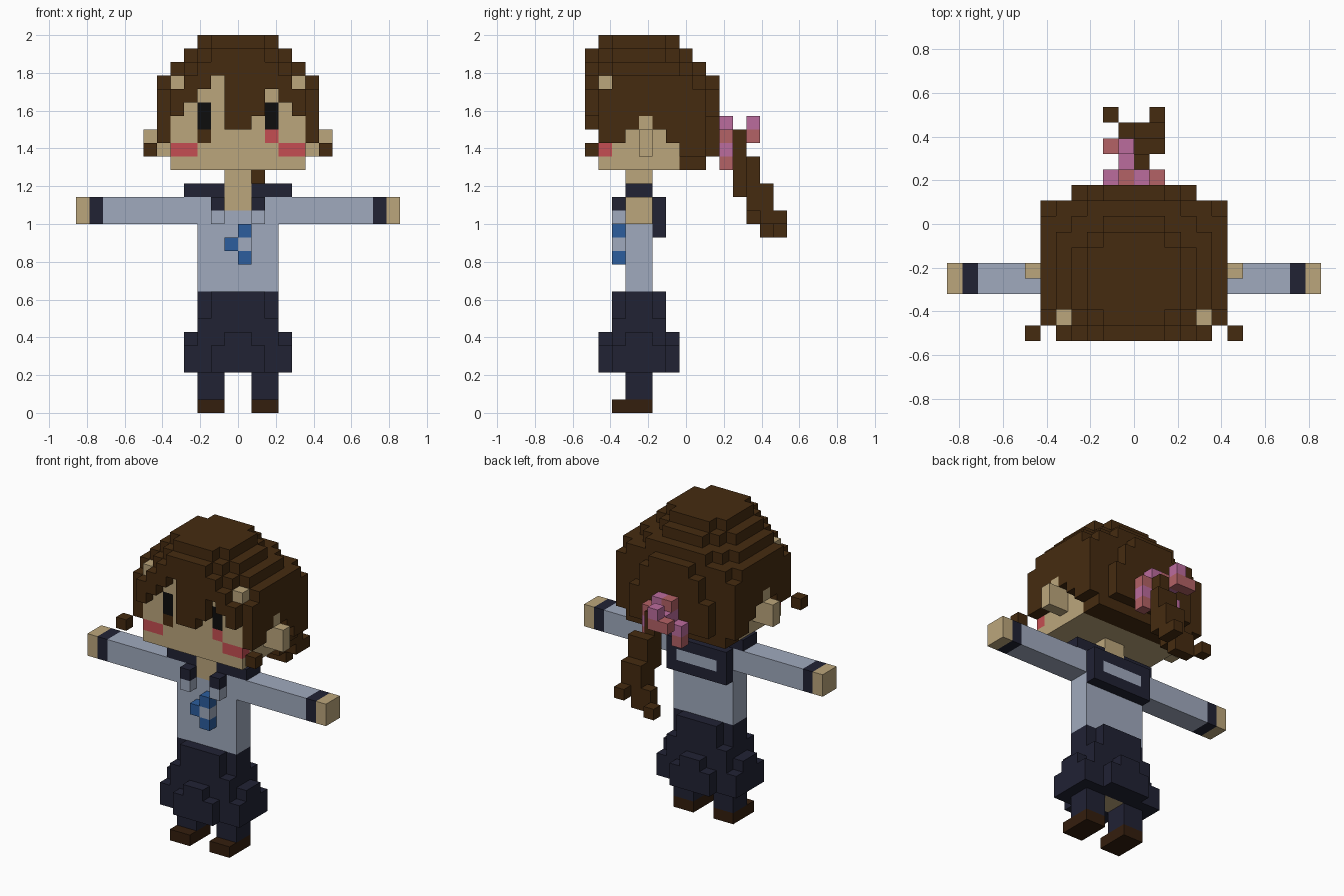
import bpy
import bmesh
from mathutils import Vector

if "Cube" in bpy.data.objects:
    bpy.data.objects.remove(bpy.data.objects["Cube"], do_unlink=True)

UNIT = 1 / 14          # edge of one block
DEPTH = 15             # depth of the figure in blocks

COLOURS = {
    "hair brown": (0.06, 0.024, 0.005),
    "skin": (0.5, 0.38, 0.2),
    "pale blue": (0.35, 0.4, 0.51),
    "navy": (0.015, 0.016, 0.034),
    "shoe brown": (0.034, 0.013, 0.004),
    "tie blue": (0.025, 0.11, 0.34),
    "blush red": (0.56, 0.076, 0.084),
    "bow pink": (0.5, 0.15, 0.34),
    "bow rose": (0.456, 0.122, 0.133),
    "eye black": (0.004, 0.004, 0.004),
}

MATERIALS = {}
for name, rgb in COLOURS.items():
    mat = bpy.data.materials.new(name)
    mat.use_nodes = True
    mat.diffuse_color = (*rgb, 1)
    bsdf = next(n for n in mat.node_tree.nodes if n.type == "BSDF_PRINCIPLED")
    bsdf.inputs["Base Color"].default_value = (*rgb, 1)
    bsdf.inputs["Roughness"].default_value = 0.9
    MATERIALS[name] = mat

cells = {}             # block position -> (part, colour)


def box(part, colour, xs, ys, zs, mirror=False):
    """Fill a range of blocks; later boxes replace earlier ones."""
    for x in range(*xs):
        for y in range(*ys):
            for z in range(*zs):
                for cx in ((x, -1 - x) if mirror else (x,)):
                    cells[cx, y, z] = (part, colour)


def clear(xs, ys, zs, mirror=False):
    box(None, None, xs, ys, zs, mirror)


def block(part, colour, x, y, z, mirror=False):
    box(part, colour, (x, x + 1), (y, y + 1), (z, z + 1), mirror)


def slab(part, colour, half, ys, zs):
    box(part, colour, (-half, half), ys, zs)


# Legs and shoes
box("legs", "navy", (1, 3), (3, 5), (1, 4), mirror=True)
box("shoes", "shoe brown", (1, 3), (2, 5), (0, 1), mirror=True)

# Skirt: upper body, then flared plates on all four sides
slab("skirt", "navy", 3, (3, 5), (3, 9))
slab("skirt", "navy", 2, (2, 6), (6, 9))
slab("skirt", "navy", 3, (2, 6), (3, 7))
slab("skirt", "navy", 4, (3, 5), (3, 6))
slab("skirt", "navy", 4, (2, 6), (3, 5))
slab("skirt", "navy", 1, (1, 7), (3, 6))
slab("skirt", "navy", 2, (1, 7), (3, 5))
slab("hips", "skin", 1, (3, 5), (3, 5))

# Torso, neck and arms
slab("torso", "pale blue", 3, (3, 5), (9, 16))
slab("neck", "skin", 1, (3, 5), (15, 18))
box("sleeves", "pale blue", (3, 10), (3, 5), (14, 16), mirror=True)
box("cuffs", "navy", (10, 11), (3, 5), (14, 16), mirror=True)
box("hands", "skin", (11, 12), (3, 5), (14, 16), mirror=True)

# Collar with a pale stripe on the back flap
box("collar", "navy", (1, 4), (3, 5), (16, 17), mirror=True)
slab("collar", "navy", 3, (5, 6), (13, 16))
slab("collar", "pale blue", 2, (5, 6), (14, 15))
block("collar", "navy", 1, 2, 15, mirror=True)
block("collar", "pale blue", 1, 2, 14, mirror=True)

# Neck tie
block("tie", "tie blue", 0, 2, 13)
block("tie", "tie blue", -1, 2, 12)
block("tie", "pale blue", 0, 2, 12)
block("tie", "tie blue", 0, 2, 11)

# Hair: stepped crown, each layer an overlap of (half width, depth range)
LAYERS = {
    (27, 28): [(3, 2, 6), (2, 1, 7)],
    (26, 27): [(4, 2, 6), (3, 1, 7), (2, 0, 8)],
    (25, 26): [(5, 2, 7), (4, 1, 8), (3, 0, 9)],
    (24, 25): [(6, 2, 8), (5, 1, 9), (4, 0, 9), (2, 0, 10)],
    (22, 24): [(6, 1, 9), (5, 0, 9), (3, 0, 10)],
    (19, 22): [(6, 1, 9), (5, 0, 9), (4, 0, 10)],
    (18, 19): [(5, 7, 9)],
}
for zs, rings in LAYERS.items():
    for half, front, back in rings:
        slab("hair", "hair brown", half, (front, back), zs)

# Head inside the hair
slab("head", "skin", 5, (1, 7), (18, 25))

# Fringe: lowest block of each front column
FRINGE = dict(zip(range(-5, 5), (22, 23, 24, 25, 21, 21, 22, 24, 23, 22)))
for x, bottom in FRINGE.items():
    clear((x, x + 1), (0, 1), (18, bottom))

# Side hair: lowest block of each column beside the face
for y, bottom in zip(range(1, 7), (20, 20, 21, 22, 21, 20)):
    clear((5, 6), (y, y + 1), (18, bottom), mirror=True)

# Ears and loose locks
box("ears", "skin", (5, 6), (4, 5), (19, 22), mirror=True)
box("ears", "skin", (6, 7), (4, 5), (19, 21), mirror=True)
block("loose_locks", "hair brown", 6, 0, 19, mirror=True)

# Face details
box("head", "eye black", (2, 3), (1, 2), (21, 23), mirror=True)
box("head", "blush red", (3, 5), (1, 2), (19, 20), mirror=True)
block("head", "blush red", 2, 1, 20)
block("head", "hair brown", -3, 1, 20)

# Ponytail
box("ponytail", "hair brown", (0, 1), (11, 12), (16, 21))
box("ponytail", "hair brown", (0, 2), (12, 13), (15, 19))
box("ponytail", "hair brown", (0, 2), (13, 14), (14, 17))
box("ponytail", "hair brown", (-1, 1), (13, 14), (13, 15))
block("ponytail", "hair brown", 0, 12, 14)
block("ponytail", "hair brown", 1, 14, 14)
block("ponytail", "hair brown", -2, 14, 13)

# Bow
BOW = {
    "bow pink": [(0, 10, 21), (1, 10, 19), (-2, 10, 19), (-1, 10, 20),
                 (-1, 11, 20), (-1, 12, 21), (0, 10, 19)],
    "bow rose": [(-1, 10, 21), (1, 10, 20), (1, 10, 18), (-2, 12, 20),
                 (-2, 10, 18), (0, 10, 20), (-1, 12, 20)],
}
for colour, spots in BOW.items():
    for spot in spots:
        block("bow", colour, *spot)

cells = {pos: cell for pos, cell in cells.items() if cell[0]}


def exposed_quads(pos):
    """Yield the corners of each block face that touches open air."""
    for axis in range(3):
        for side in (0, 1):
            step = [0, 0, 0]
            step[axis] = 2 * side - 1
            if tuple(p + s for p, s in zip(pos, step)) in cells:
                continue
            quad = []
            for a, b in ((0, 0), (1, 0), (1, 1), (0, 1)):
                corner = list(pos)
                corner[axis] += side
                corner[(axis + 1) % 3] += a
                corner[(axis + 2) % 3] += b
                quad.append(tuple(corner))
            yield quad if side else quad[::-1]


def build(part):
    """Make one mesh object from the open faces of a part's blocks."""
    bm = bmesh.new()
    verts, used = {}, []
    mesh = bpy.data.meshes.new(part)
    for pos, (owner, colour) in cells.items():
        if owner != part:
            continue
        if colour not in used:
            used.append(colour)
            mesh.materials.append(MATERIALS[colour])
        for quad in exposed_quads(pos):
            for c in quad:
                if c not in verts:
                    spot = Vector((c[0], c[1] - DEPTH / 2, c[2]))
                    verts[c] = bm.verts.new(spot * UNIT)
            face = bm.faces.new([verts[c] for c in quad])
            face.material_index = used.index(colour)
    # Merge flat areas of one colour
    bmesh.ops.dissolve_limit(bm, angle_limit=0.01, verts=bm.verts[:],
                             edges=bm.edges[:], delimit={"MATERIAL"})
    bm.to_mesh(mesh)
    bm.free()
    obj = bpy.data.objects.new(part, mesh)
    bpy.context.scene.collection.objects.link(obj)


for part in dict.fromkeys(owner for owner, colour in cells.values()):
    build(part)
